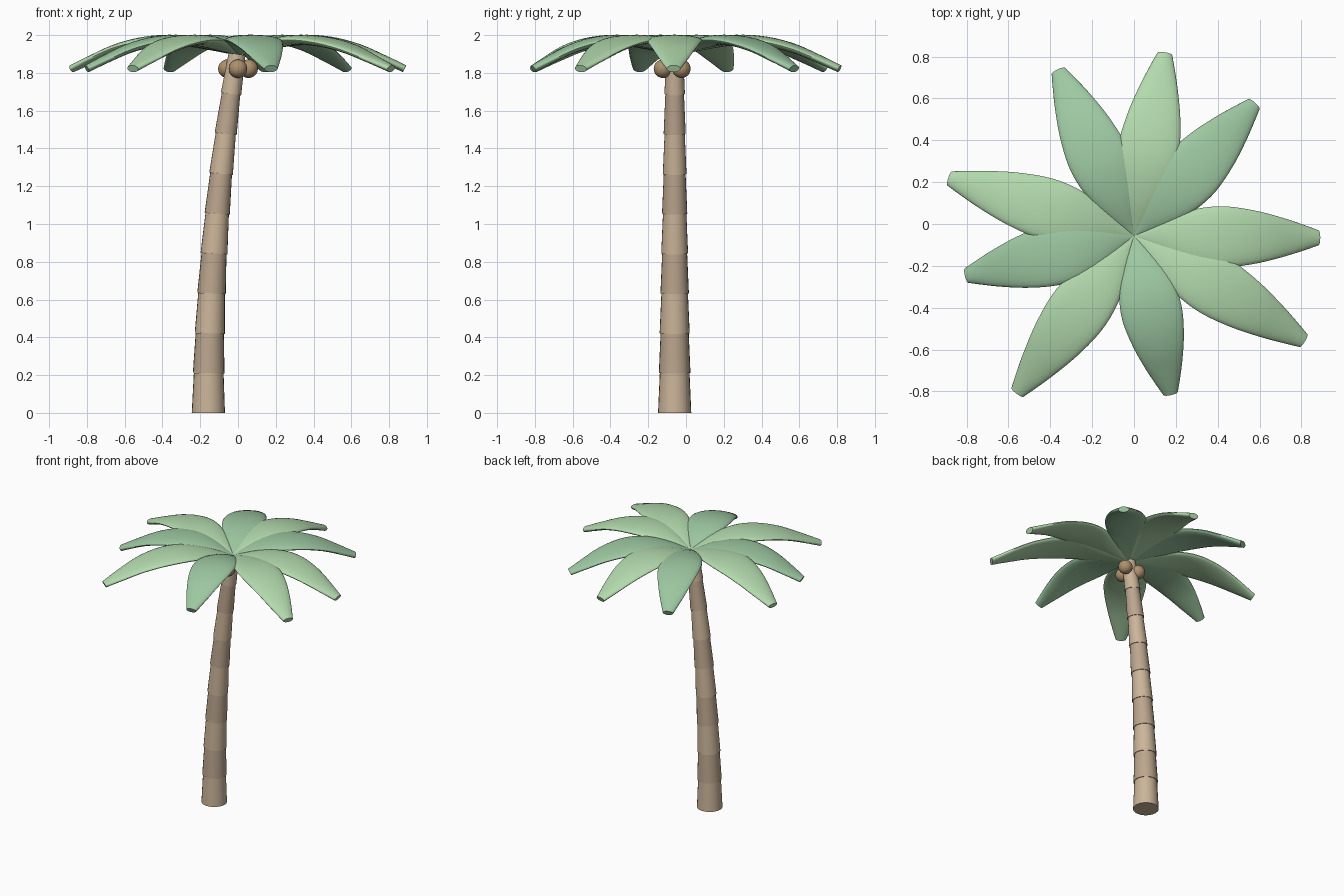
import bpy, bmesh, math
from mathutils import Vector

if "Cube" in bpy.data.objects:
    bpy.data.objects.remove(bpy.data.objects["Cube"])


def material(name, rgb):
    m = bpy.data.materials.new(name)
    m.diffuse_color = (*rgb, 1)
    m.use_nodes = True
    m.node_tree.nodes["Principled BSDF"].inputs["Base Color"].default_value = m.diffuse_color
    return m


def interp(points, t):
    # smooth (Catmull-Rom) interpolation through (t, value) points
    for i in range(len(points) - 1):
        (t0, v0), (t1, v1) = points[i], points[i + 1]
        if t <= t1:
            pv = points[max(i - 1, 0)]
            nx = points[min(i + 2, len(points) - 1)]
            m0 = (v1 - pv[1]) / (t1 - pv[0]) * (t1 - t0)
            m1 = (nx[1] - v0) / (nx[0] - t0) * (t1 - t0)
            s = (t - t0) / (t1 - t0)
            return ((2*s**3 - 3*s*s + 1) * v0 + (s**3 - 2*s*s + s) * m0
                    + (3*s*s - 2*s**3) * v1 + (s**3 - s*s) * m1)
    return points[-1][1]


def loft(name, rings, mat, angle):
    # skin a list of equal-length point rings and cap both ends
    bm = bmesh.new()
    loops = [[bm.verts.new(p) for p in r] for r in rings]
    n = len(rings[0])
    for a, b in zip(loops, loops[1:]):
        for j in range(n):
            bm.faces.new((a[j], a[(j + 1) % n], b[(j + 1) % n], b[j]))
    bm.faces.new(loops[0])
    bm.faces.new(loops[-1])
    bmesh.ops.recalc_face_normals(bm, faces=bm.faces)
    me = bpy.data.meshes.new(name)
    bm.to_mesh(me)
    bm.free()
    ob = bpy.data.objects.new(name, me)
    bpy.context.collection.objects.link(ob)
    me.materials.append(mat)
    bpy.ops.object.select_all(action='DESELECT')
    ob.select_set(True)
    bpy.context.view_layer.objects.active = ob
    bpy.ops.object.shade_smooth_by_angle(angle=math.radians(angle))
    return ob


bark = [material("bark_light", (0.60, 0.46, 0.32)), material("bark_dark", (0.50, 0.38, 0.27))]
green = [material("leaf_light", (0.45, 0.70, 0.42)), material("leaf_dark", (0.34, 0.58, 0.36))]
shell = material("coconut_shell", (0.42, 0.28, 0.15))

HUB = Vector((0, -0.057, 0))
TOP = 1.9
SEGMENTS = 9


# trunk: leaning stack of tapered segments
def trunk_center(z):
    return Vector((-0.157 + 0.152 * (z / TOP) ** 2, -0.06, z))


def trunk_ring(z, r, tilt, n=24):
    u = Vector((math.cos(tilt), 0, -math.sin(tilt)))
    return [trunk_center(z) + u * (r * math.cos(2 * math.pi * k / n))
            + Vector((0, r * math.sin(2 * math.pi * k / n), 0)) for k in range(n)]


for i in range(SEGMENTS):
    z0, z1 = TOP * i / SEGMENTS, TOP * (i + 1) / SEGMENTS
    d = trunk_center(z1) - trunk_center(z0)
    tilt = math.atan2(d.x, d.z) if i else 0
    radius = lambda z: 0.085 - 0.02 * z
    loft(f"trunk_segment_{i + 1}",
         [trunk_ring(z0, radius(z0) + 0.003, tilt), trunk_ring(z1, radius(z1) - 0.002, tilt)],
         bark[i % 2], 40)

# fronds: flattened tubes arching out of the hub
ARCH = [(0, 1.90), (0.2, 1.95), (0.38, 1.974), (0.55, 1.966), (0.72, 1.93), (0.87, 1.875), (1, 1.822)]
HALF_W = [(0, 0.008), (0.15, 0.075), (0.3, 0.125), (0.47, 0.146), (0.65, 0.128),
          (0.82, 0.09), (0.95, 0.052), (1, 0.036)]
HALF_T = [(0, 0.008), (0.2, 0.024), (0.5, 0.027), (1, 0.02)]
FRONDS = [(-0.6, 0.89), (47.7, 0.86), (80.4, 0.89), (114.6, 0.875), (162.7, 0.93),
          (193.3, 0.83), (233.3, 0.94), (283.1, 0.78), (328.3, 0.96)]
STEPS, SIDES = 22, 24
for i, (deg, length) in enumerate(FRONDS):
    a = math.radians(deg)
    out = Vector((math.cos(a), math.sin(a), 0))
    side = Vector((-out.y, out.x, 0))
    point = lambda t: HUB + out * ((length - 0.008) * t) + Vector((0, 0, interp(ARCH, t)))
    rings = []
    for s in range(STEPS + 1):
        t = s / STEPS
        tan = (point(min(t + 0.02, 1)) - point(max(t - 0.02, 0))).normalized()
        up = tan.cross(side).normalized()
        w, h = interp(HALF_W, t), interp(HALF_T, t)
        rings.append([point(t) + side * (w * math.cos(2 * math.pi * k / SIDES))
                      + up * (h * math.sin(2 * math.pi * k / SIDES)) for k in range(SIDES)])
    loft(f"frond_{i + 1}", rings, green[i % 2], 50)

# coconuts: three under the crown
for i, deg in enumerate((30, 150, 270)):
    a = math.radians(deg)
    bpy.ops.mesh.primitive_uv_sphere_add(
        segments=24, ring_count=14, radius=0.049,
        location=HUB + Vector((0.065 * math.cos(a), 0.065 * math.sin(a), 1.822)))
    nut = bpy.context.object
    nut.name = f"coconut_{i + 1}"
    nut.data.materials.append(shell)
    bpy.ops.object.shade_smooth()
